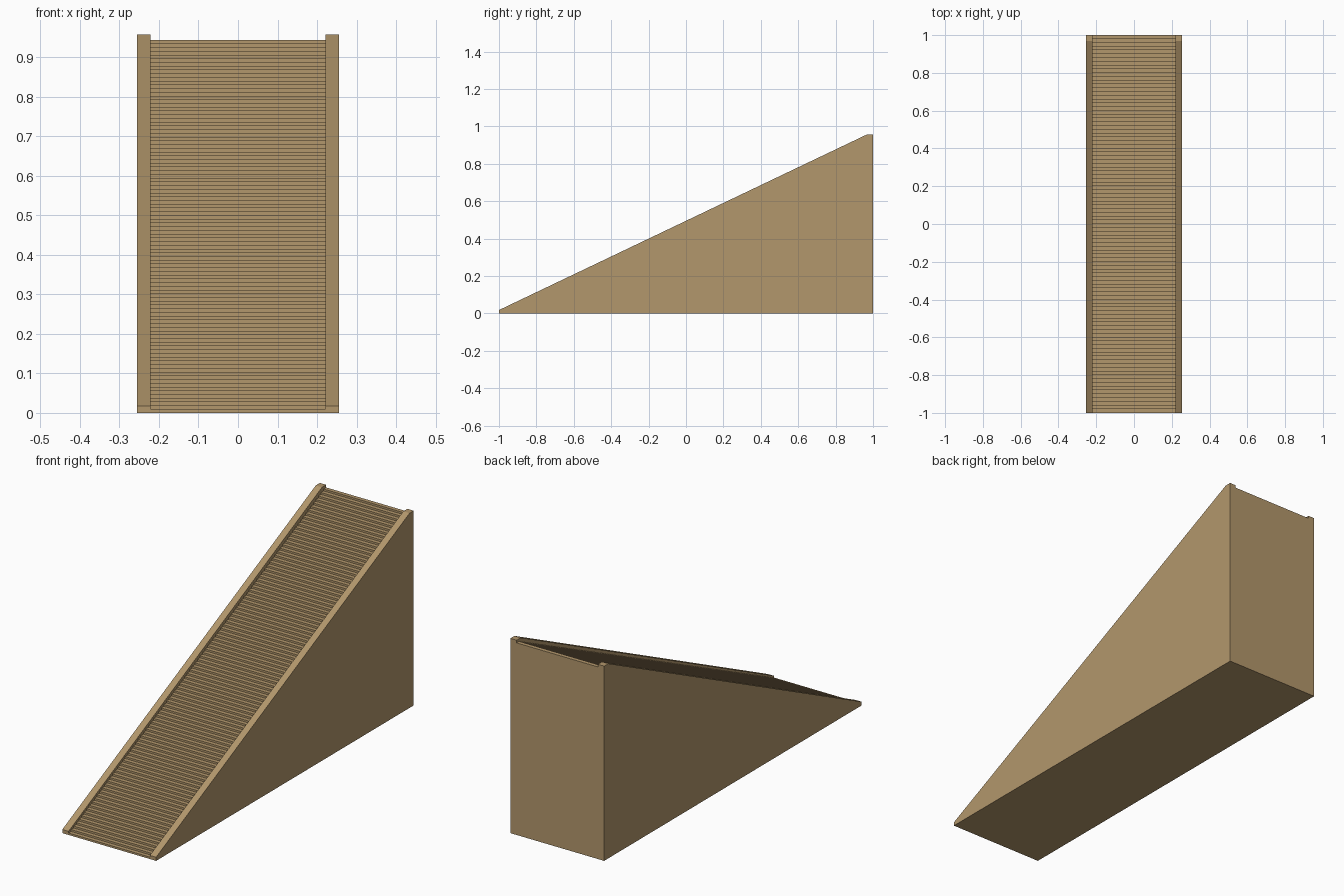
import bpy

if "Cube" in bpy.data.objects:
    bpy.data.objects.remove(bpy.data.objects["Cube"])

STEPS = 100
Y0, Y1 = -1.0, 1.0
TOP = 0.944            # height of the highest tread
INNER, OUTER = 0.221, 0.255

mat = bpy.data.materials.new("tan_stone")
mat.diffuse_color = (0.45, 0.31, 0.15, 1)
mat.use_nodes = True
mat.node_tree.nodes["Principled BSDF"].inputs["Base Color"].default_value = mat.diffuse_color


def extrude_x(name, profile, x0, x1):
    """Solid from a (y, z) profile swept from x0 to x1."""
    n = len(profile)
    verts = [(x, y, z) for x in (x0, x1) for y, z in profile]
    faces = [tuple(reversed(range(n))), tuple(range(n, 2 * n))]
    faces += [(i, (i + 1) % n, n + (i + 1) % n, n + i) for i in range(n)]
    mesh = bpy.data.meshes.new(name)
    mesh.from_pydata(verts, [], faces)
    mesh.materials.append(mat)
    obj = bpy.data.objects.new(name, mesh)
    bpy.context.collection.objects.link(obj)
    return obj


# Flight of steps: sawtooth profile closed by the back and the floor
run, rise = (Y1 - Y0) / STEPS, TOP / STEPS
stairs = [(Y1, 0), ]
saw = [(Y0, 0)]
for i in range(STEPS):
    saw += [(Y0 + i * run, (i + 1) * rise), (Y0 + (i + 1) * run, (i + 1) * rise)]
stairs = [(Y1, 0)] + list(reversed(saw))
extrude_x("steps", stairs, -INNER, INNER)

# Sloping side walls, slightly higher than the steps
wall = [(Y0, 0), (Y1, 0), (Y1, 0.957), (0.968, 0.957), (Y0, 0.018)]
extrude_x("left_wall", wall, -OUTER, -INNER)
extrude_x("right_wall", wall, INNER, OUTER)

# Make all normals point outward
import bmesh
for obj in bpy.context.collection.objects:
    bm = bmesh.new()
    bm.from_mesh(obj.data)
    bmesh.ops.recalc_face_normals(bm, faces=bm.faces)
    bm.to_mesh(obj.data)
    bm.free()
